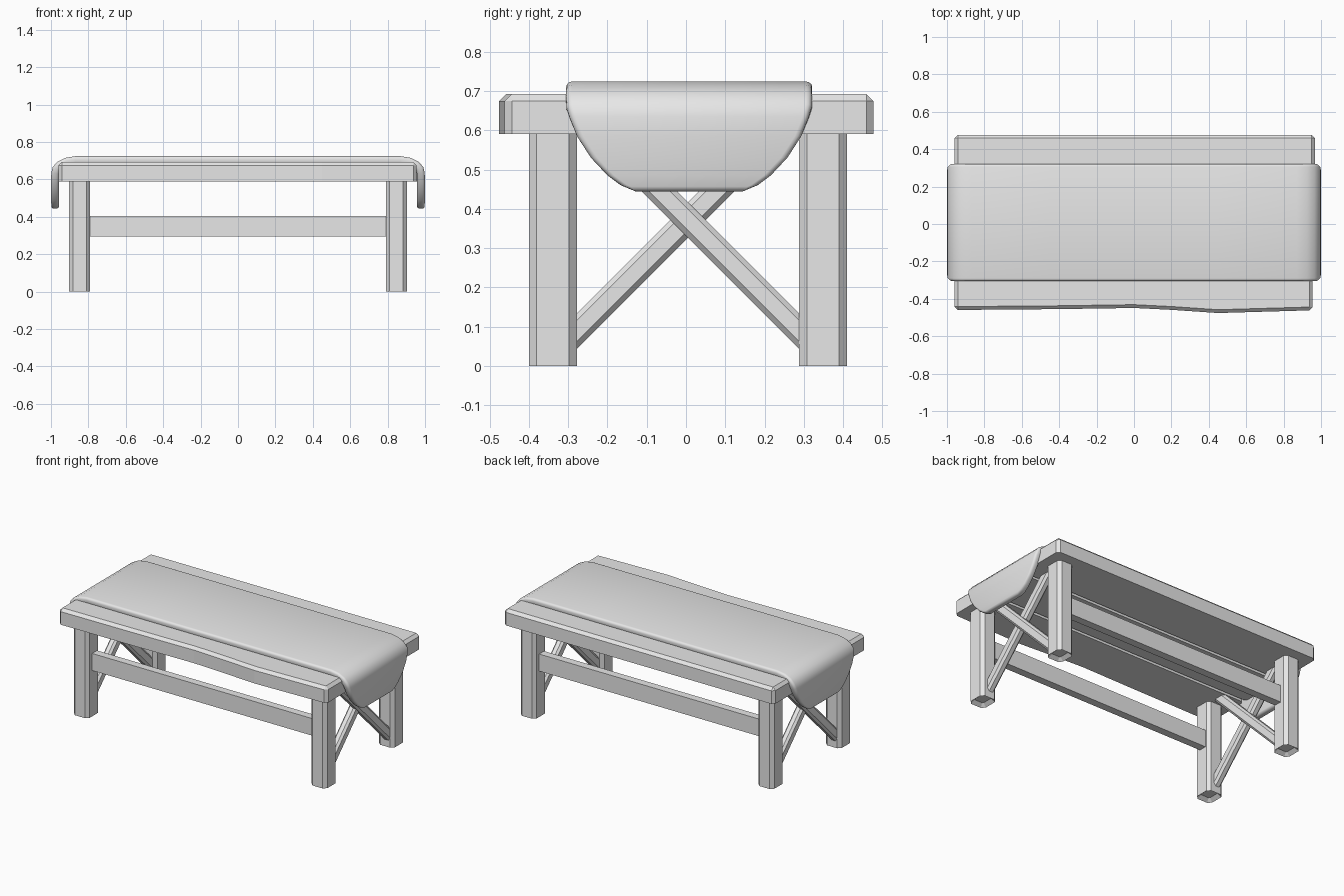
import bpy, bmesh, math
from mathutils import Matrix, Vector

cube = bpy.data.objects.get("Cube")
if cube:
    bpy.data.objects.remove(cube, do_unlink=True)

grey = bpy.data.materials.new("plain grey")
grey.use_nodes = True
grey.diffuse_color = (0.8, 0.8, 0.8, 1)
grey.node_tree.nodes["Principled BSDF"].inputs["Base Color"].default_value = (0.8, 0.8, 0.8, 1)


def finish(name, bm):
    bmesh.ops.recalc_face_normals(bm, faces=bm.faces)
    mesh = bpy.data.meshes.new(name)
    bm.to_mesh(mesh)
    bm.free()
    mesh.materials.append(grey)
    obj = bpy.data.objects.new(name, mesh)
    bpy.context.collection.objects.link(obj)
    return obj


def block(low, high, chamfer=0, pick=None):
    """Box between two corners, with the picked edges chamfered."""
    low, high = Vector(low), Vector(high)
    bm = bmesh.new()
    bmesh.ops.create_cube(bm, size=1)
    bmesh.ops.scale(bm, vec=high - low, verts=bm.verts)
    bmesh.ops.translate(bm, vec=(low + high) / 2, verts=bm.verts)
    if chamfer:
        edges = [e for e in bm.edges if pick(e)]
        bmesh.ops.bevel(bm, geom=edges, offset=chamfer, segments=1, affect='EDGES')
    return bm


def along(axis):
    return lambda e: abs((e.verts[0].co - e.verts[1].co)[axis]) > 1e-4


def top_or_upright(e):
    return along(2)(e) or min(v.co.z for v in e.verts) > 0.68


# Seat planks
finish("back_plank", block((-0.96, 0.165, 0.59), (0.968, 0.477, 0.692), 0.018, top_or_upright))
finish("middle_plank", block((-0.96, -0.145, 0.59), (0.96, 0.145, 0.692), 0.018, top_or_upright))

# Front plank with a worn, wavy front edge
WAVE = [(-1, -0.460), (-0.4, -0.455), (0, -0.449), (0.2, -0.459), (0.45, -0.476), (1, -0.460)]


def wave(x):
    for (x0, y0), (x1, y1) in zip(WAVE, WAVE[1:]):
        if x <= x1:
            return y0 + (y1 - y0) * (x - x0) / (x1 - x0)
    return WAVE[-1][1]


bm = block((-0.96, -0.46, 0.59), (0.955, -0.165, 0.692), 0.018, top_or_upright)
for x, _ in WAVE[1:-1]:
    bmesh.ops.bisect_plane(bm, geom=bm.verts[:] + bm.edges[:] + bm.faces[:],
                           plane_co=(x, 0, 0), plane_no=(1, 0, 0))
for v in bm.verts:
    if v.co.y < -0.4:
        v.co.y += wave(v.co.x) + 0.46
finish("front_plank", bm)

# Chamfered legs with a shallow recess in each foot
for sx, side in ((-1, "right"), (1, "left")):
    for sy, end in ((-1, "front"), (1, "back")):
        x, y = sx * 0.847, sy * 0.344 + 0.005
        bm = block((x - 0.056, y - 0.061, 0), (x + 0.056, y + 0.061, 0.6), 0.02, along(2))
        foot = min(bm.faces, key=lambda f: f.calc_center_median().z)
        bmesh.ops.inset_region(bm, faces=[foot], thickness=0.025)
        bmesh.ops.translate(bm, vec=(0, 0, 0.02), verts=foot.verts)
        finish(f"{end}_{side}_leg", bm)

# Long rails between the legs
for sy, end in ((-1, "front"), (1, "back")):
    y = sy * 0.335 + 0.005
    finish(f"{end}_rail", block((-0.8, y - 0.025, 0.295), (0.8, y + 0.025, 0.405)))

# Crossed braces at both ends
for sx, side in ((-1, "right"), (1, "left")):
    for tilt, label in ((1, "rising"), (-1, "falling")):
        bm = block((-0.026, -0.44, -0.032), (0.026, 0.34, 0.032), 0.013, along(1))
        turn = Matrix.Rotation(math.radians(45), 4, 'X')
        bmesh.ops.transform(bm, matrix=turn, verts=bm.verts)
        for v in bm.verts:
            v.co.y *= tilt
        bmesh.ops.translate(bm, vec=(sx * 0.847 - tilt * 0.01, 0.005, 0.372), verts=bm.verts)
        finish(f"{label}_{side}_brace", bm)

# Draped runner: (x, z, half width) from the middle to the rounded flap end
HALF = [(0.45, 0.724, 0.313), (0.87, 0.724, 0.313), (0.925, 0.715, 0.313),
        (0.965, 0.695, 0.313), (0.99, 0.667, 0.312), (0.998, 0.635, 0.304),
        (1.0, 0.585, 0.285), (1.0, 0.53, 0.25), (0.999, 0.485, 0.208),
        (0.998, 0.46, 0.175), (0.997, 0.443, 0.135)]
path = [(-x, z, w) for x, z, w in reversed(HALF)] + HALF
bm = bmesh.new()
rows = [[bm.verts.new((x, 0.008 + t * w, z)) for t in (-1, 1)] for x, z, w in path]
for a, b in zip(rows, rows[1:]):
    bm.faces.new((a[0], b[0], b[1], a[1]))
runner = finish("runner", bm)
if runner.data.polygons[len(path) // 2].normal.z < 0:
    runner.data.flip_normals()
thick = runner.modifiers.new("Thickness", 'SOLIDIFY')
thick.thickness = 0.042
thick.offset = -1
soft = runner.modifiers.new("Soft edge", 'BEVEL')
soft.width = 0.014
soft.segments = 3
soft.limit_method = 'ANGLE'
soft.angle_limit = math.radians(50)
bpy.ops.object.select_all(action='DESELECT')
runner.select_set(True)
bpy.context.view_layer.objects.active = runner
bpy.ops.object.shade_smooth_by_angle(angle=math.radians(40))
